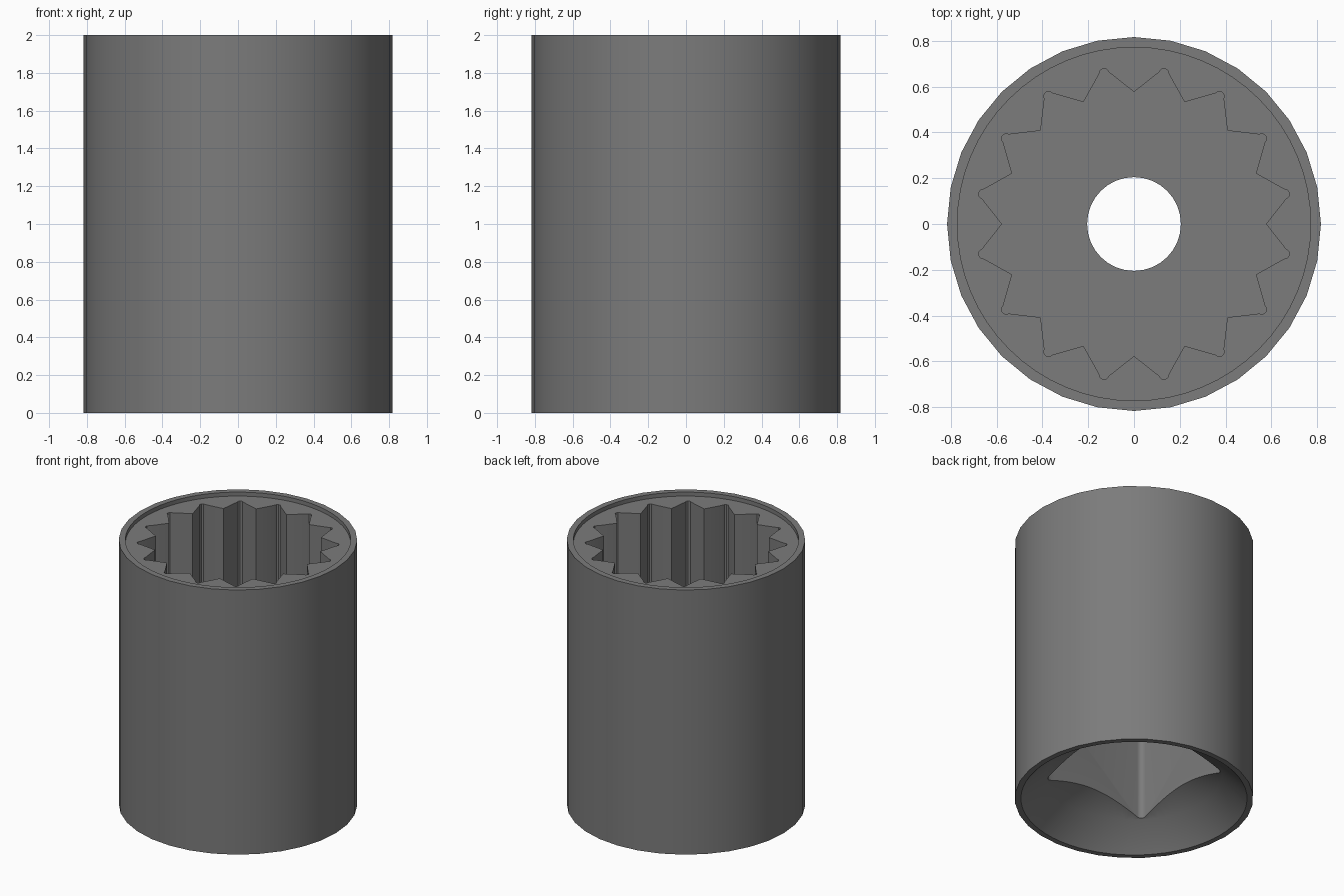
import bpy, math

if "Cube" in bpy.data.objects:
    bpy.data.objects.remove(bpy.data.objects["Cube"])

STEEL = bpy.data.materials.new("steel grey")
STEEL.diffuse_color = (0.2, 0.2, 0.2, 1)
STEEL.use_nodes = True
STEEL.node_tree.nodes["Principled BSDF"].inputs["Base Color"].default_value = STEEL.diffuse_color


def circle(r, n):
    return [(r * math.cos(2 * math.pi * i / n), r * math.sin(2 * math.pi * i / n)) for i in range(n)]


def star(n, valley):
    # pointed profile: sharp inner corners, small rounded tips
    pts, step = [], 360 / n
    for i in range(n):
        for r, a in [(valley, 0), (0.672, step / 2 - 1.9), (0.687, step / 2 - 1.2), (0.693, step / 2),
                     (0.687, step / 2 + 1.2), (0.672, step / 2 + 1.9)]:
            t = math.radians(i * step + a)
            pts.append((r * math.cos(t), r * math.sin(t)))
    return pts


def rounded_square(half, rad, seg=6):
    pts = []
    for q, (sx, sy) in enumerate([(1, 1), (-1, 1), (-1, -1), (1, -1)]):
        for k in range(seg + 1):
            t = math.radians(90 * q + 90 * k / seg)
            pts.append((sx * (half - rad) + rad * math.cos(t), sy * (half - rad) + rad * math.sin(t)))
    return pts


def loft(name, rings):
    # closed solid through a stack of (outline, height) rings
    n = len(rings[0][0])
    verts = [(x, y, z) for pts, z in rings for x, y in pts]
    faces = [list(range(n))[::-1], list(range((len(rings) - 1) * n, len(rings) * n))]
    for j in range(len(rings) - 1):
        for i in range(n):
            k = (i + 1) % n
            faces.append([j * n + i, j * n + k, (j + 1) * n + k, (j + 1) * n + i])
    me = bpy.data.meshes.new(name)
    me.from_pydata(verts, [], faces)
    me.materials.append(STEEL)
    ob = bpy.data.objects.new(name, me)
    bpy.context.collection.objects.link(ob)
    return ob


def prism(name, pts, z0, z1):
    return loft(name, [(pts, z0), (pts, z1)])


# Outer body
body = prism("socket_body", circle(0.817, 32), 0, 2)

# Cavities: rim recess, toothed bore, through hole, square drive, countersink
cutters = [
    prism("rim_recess", circle(0.772, 64), 1.97, 2.1),
    prism("toothed_bore", star(16, 0.577), 1.1, 2.05),
    prism("through_hole", circle(0.205, 32), 0.7, 1.2),
    prism("square_drive", rounded_square(0.43, 0.04), -0.1, 0.85),
    loft("countersink", [(circle(r, 64), z) for r, z in
                         [(0.824, -0.05), (0.775, 0), (0.6, 0.18), (0.4, 0.28)]]),
]

bpy.context.view_layer.objects.active = body
for c in cutters:
    c.hide_render = True
    m = body.modifiers.new(c.name, 'BOOLEAN')
    m.operation = 'DIFFERENCE'
    m.solver = 'EXACT'
    m.object = c
    bpy.ops.object.modifier_apply(modifier=m.name)
    bpy.data.objects.remove(c)

body.select_set(True)
bpy.ops.object.shade_smooth_by_angle(angle=math.radians(20))
